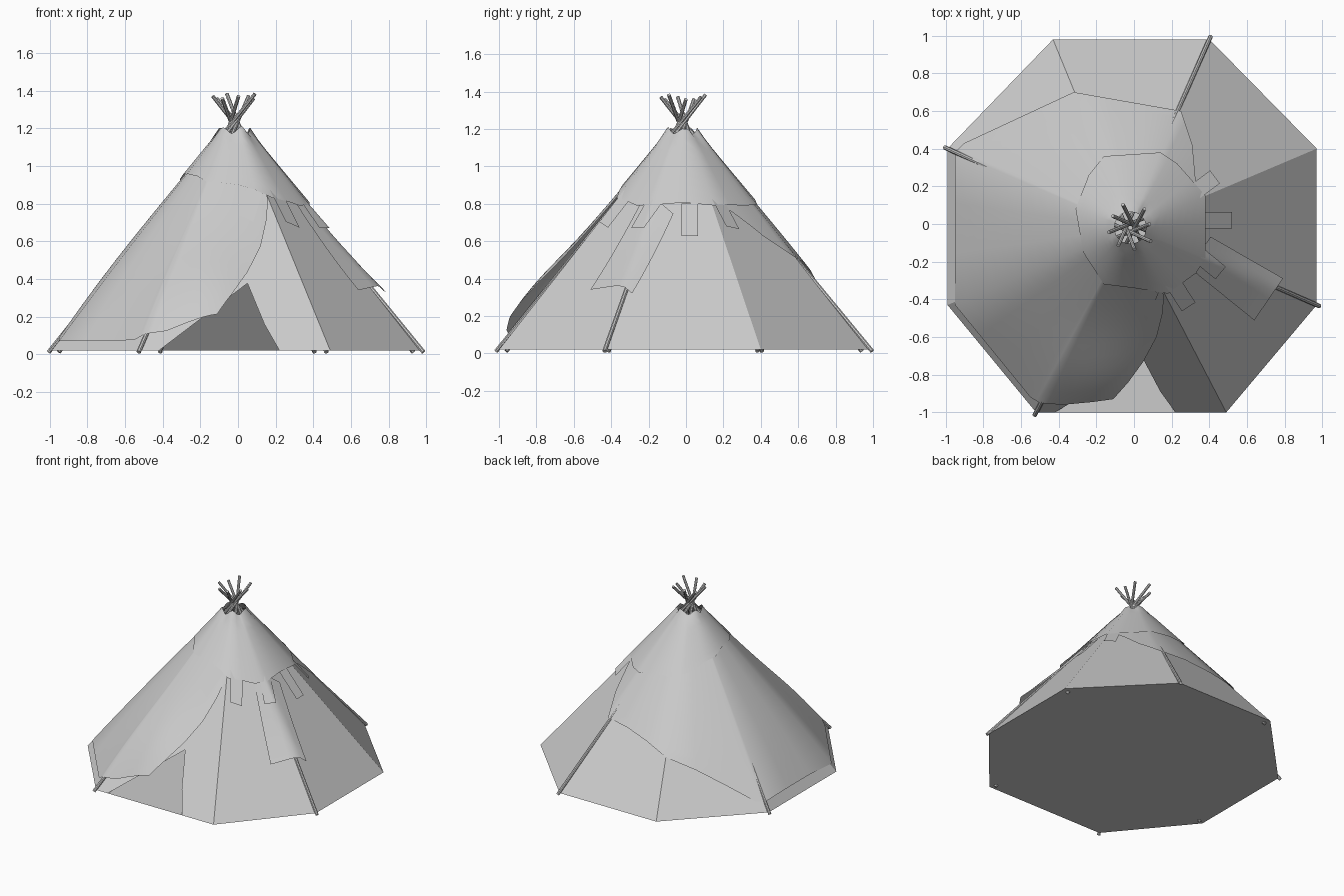
import bpy, bmesh, math
from mathutils import Vector

if "Cube" in bpy.data.objects:
    bpy.data.objects.remove(bpy.data.objects["Cube"], do_unlink=True)

canvas = bpy.data.materials.new("light_grey")
canvas.use_nodes = True
GREY = (0.6, 0.6, 0.6, 1)
canvas.diffuse_color = GREY
canvas.node_tree.nodes["Principled BSDF"].inputs["Base Color"].default_value = GREY

CENTRE = Vector((-0.02, -0.02))
FLOOR, RISE = 0.02, 1.25
CORNERS = [Vector(p) for p in ((0.40, 0.98), (-0.43, 0.98), (-0.99, 0.40), (-0.99, -0.43),
                               (-0.52, -1.0), (0.49, -1.0), (0.97, -0.43), (0.97, 0.40))]


def reach(p):
    """Fraction of the way from the axis to the eight-sided base edge."""
    best = 0
    for a, b in zip(CORNERS, CORNERS[1:] + CORNERS[:1]):
        n = Vector((b.y - a.y, a.x - b.x))
        best = max(best, n.dot(p - CENTRE) / n.dot(a - CENTRE))
    return best


def on_wall(p, lift=0.0):
    return Vector((p.x, p.y, FLOOR + RISE * (1 - reach(p)) + lift))


def drape(p):
    """Height of loose, rounded cloth above the flat wall."""
    t = reach(p)
    rounded = max(0, t - (p - CENTRE).length / 1.09)
    belly = math.exp(-((p - Vector((-0.15, -0.9))).length / 0.27) ** 2)
    return 0.012 + RISE * rounded * 0.4 * math.sin(math.pi * min(t, 1)) + 0.085 * belly


def finish(name, bm, smooth=False):
    mesh = bpy.data.meshes.new(name)
    bm.to_mesh(mesh)
    bm.free()
    mesh.materials.append(canvas)
    obj = bpy.data.objects.new(name, mesh)
    bpy.context.collection.objects.link(obj)
    for f in mesh.polygons:
        f.use_smooth = smooth
    return obj


def sheet(name, rows, smooth=True):
    """Skin a grid of points, facing up."""
    bm = bmesh.new()
    grid = [[bm.verts.new(p) for p in row] for row in rows]
    for r0, r1 in zip(grid, grid[1:]):
        for i in range(len(r0) - 1):
            bm.faces.new((r0[i], r0[i + 1], r1[i + 1], r1[i]))
    bmesh.ops.remove_doubles(bm, verts=bm.verts, dist=0.0005)
    bm.normal_update()
    for f in bm.faces:
        if f.normal.z < 0:
            f.normal_flip()
    return finish(name, bm, smooth)


def subdivide(points, cuts):
    pts = [Vector(p) for p in points]
    out = [a.lerp(b, k / cuts) for a, b in zip(pts, pts[1:]) for k in range(cuts)]
    return out + [pts[-1]]


def radial(outline, inner, steps, height):
    rows = []
    for p in outline:
        start = CENTRE + (p - CENTRE).normalized() * inner
        rows.append([on_wall(q, height(q)) for q in
                     (start.lerp(p, k / steps) for k in range(steps + 1))])
    return rows


# Wall: eight flat sides, the front one with a pointed doorway
bm = bmesh.new()
for i, a in enumerate(CORNERS):
    b = CORNERS[(i + 1) % 8]
    edge = [a, b]
    if i == 4:
        edge = [a, Vector((-0.42, -1.0)), Vector((0.05, -0.72)), Vector((0.14, -0.89)),
                Vector((0.22, -1.0)), b]
    ring = edge + [CENTRE.lerp(b, 0.085), CENTRE.lerp(a, 0.085)]
    bm.faces.new([bm.verts.new(on_wall(p)) for p in ring])
bmesh.ops.remove_doubles(bm, verts=bm.verts, dist=0.0005)
finish("wall", bm)

# Floor
bm = bmesh.new()
bm.faces.new([bm.verts.new((p.x, p.y, FLOOR)) for p in reversed(CORNERS)])
finish("floor", bm)

# Large cover wrapped around one side
cover = subdivide([(0.16, -0.38), (0.15, -0.48), (0.12, -0.6), (0.05, -0.73), (-0.03, -0.84),
                   (-0.11, -0.93), (-0.22, -0.945), (-0.38, -0.96), (-0.5, -0.95),
                   (-0.55, -0.92), (-0.95, -0.43), (-0.95, 0.38), (-0.9, 0.43),
                   (-0.32, 0.70), (0.25, 0.60), (0.31, 0.42), (0.33, 0.2)], 3)
sheet("side_cover", radial(cover, 0.2, 12, drape))

# Hood around the top
HOOD = [(0.14, 0.38), (-0.16, 0.36), (-0.24, 0.26), (-0.31, 0.08), (-0.27, -0.15),
        (-0.16, -0.32), (0.0, -0.34), (0.18, -0.37), (0.33, -0.26), (0.38, -0.18),
        (0.38, 0.15), (0.23, 0.32), (0.14, 0.38)]


def hood_height(p):
    d = p - CENTRE
    rim = max(0, 1 - (d.length - 0.09) / 0.05)
    return drape(p) + 0.012 + 0.015 * rim * math.sin(5 * math.atan2(d.y, d.x) + 1)


sheet("hood", radial(subdivide(HOOD, 2), 0.085, 8, hood_height))


def strip(name, start, end, half0, half1, lift0, lift1, curl=1):
    """Cloth strip running down the wall."""
    a, b = Vector(start), Vector(end)
    side = Vector((a.y - b.y, b.x - a.x)).normalized()
    rows = []
    for k in range(9):
        t = k / 8
        half = half0 + (half1 - half0) * t
        rows.append([on_wall(a.lerp(b, t) + side * half * s / 3,
                             lift0 + (lift1 - lift0) * t ** curl) for s in range(-3, 4)])
    return sheet(name, rows)


# Short ties below the hood, and one long flap
TIES = [((0.37, 0.02), (0.52, 0.02)), ((0.31, 0.16), (0.43, 0.25)),
        ((0.35, -0.17), (0.46, -0.26)), ((0.20, -0.30), (0.29, -0.44)),
        ((0.09, -0.35), (0.04, -0.48))]
for n, (a, b) in enumerate(TIES):
    strip(f"tie_{n + 1}", a, b, 0.043, 0.043, 0.025, 0.04)
strip("long_flap", (0.35, -0.15), (0.715, -0.40), 0.10, 0.135, 0.015, 0.075, 2)

# Poles: every second one splays just outside the wall at its foot
HUB = Vector((CENTRE.x, CENTRE.y, 1.235))
for i, c in enumerate(CORNERS):
    foot2 = CENTRE.lerp(c, 1.015 if i % 2 == 0 else 0.96)
    foot = Vector((foot2.x, foot2.y, 0.012))
    shift = Vector((-(c - CENTRE).y, (c - CENTRE).x, 0)).normalized() * 0.02
    along = HUB + shift - foot
    top = foot + along * (1.36 + 0.012 * (i % 3)) / HUB.z
    axis = top - foot
    bm = bmesh.new()
    bmesh.ops.create_cone(bm, cap_ends=True, segments=8, radius1=0.012, radius2=0.010,
                          depth=axis.length)
    pole = finish(f"pole_{i + 1}", bm)
    pole.rotation_mode = 'QUATERNION'
    pole.rotation_quaternion = axis.to_track_quat('Z', 'Y')
    pole.location = (foot + top) / 2
